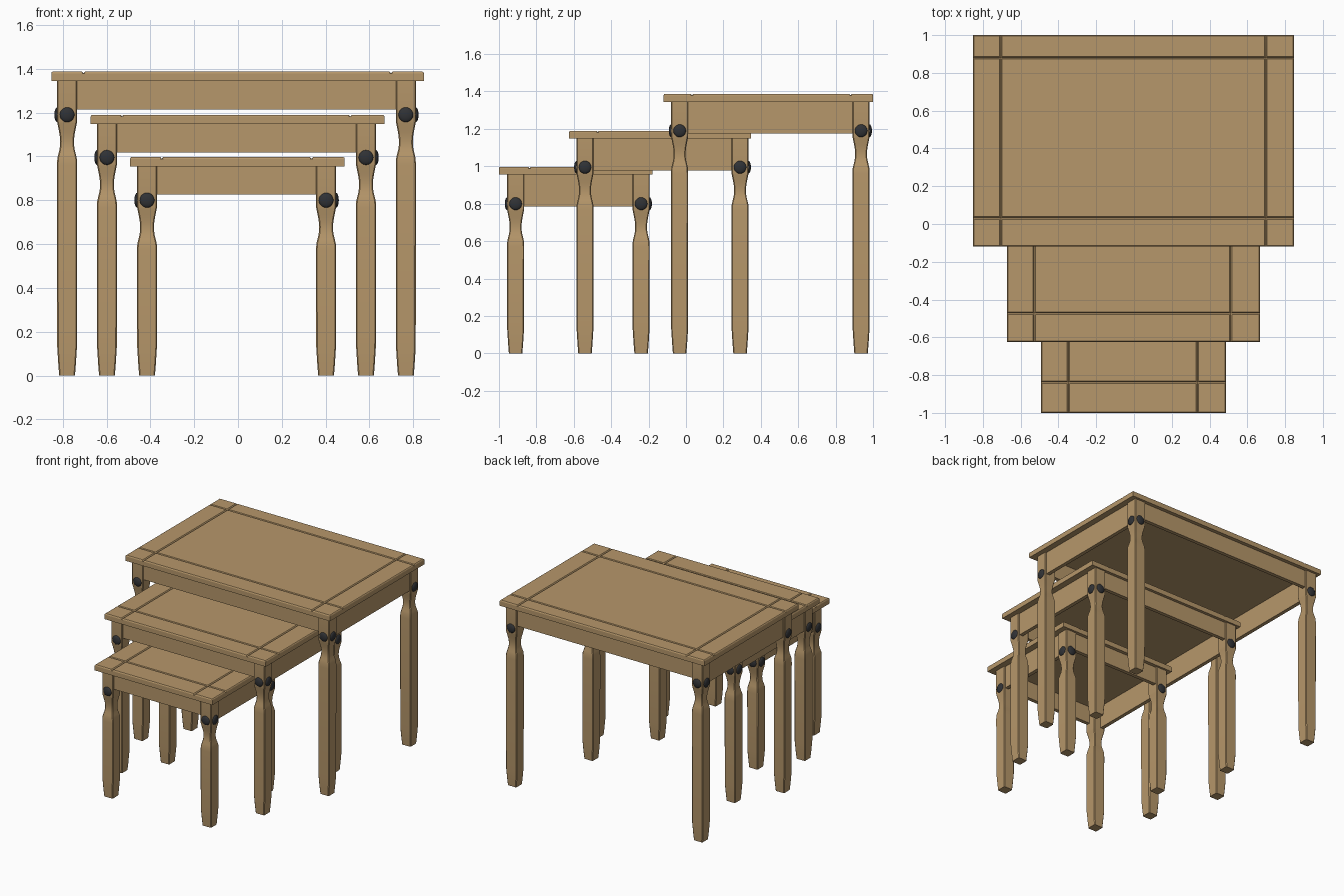
import bpy, bmesh, math
from mathutils import Matrix, Vector

if "Cube" in bpy.data.objects:
    bpy.data.objects.remove(bpy.data.objects["Cube"])


def material(name, rgb):
    m = bpy.data.materials.new(name)
    m.diffuse_color = (*rgb, 1)
    m.use_nodes = True
    m.node_tree.nodes["Principled BSDF"].inputs["Base Color"].default_value = m.diffuse_color
    return m


WOOD = material("pine wood", (0.47, 0.31, 0.145))
IRON = material("black iron", (0.03, 0.032, 0.036))


def finish(bm, name, mat, angle=30):
    """Turn a bmesh into an object, smooth except at sharp edges."""
    bmesh.ops.recalc_face_normals(bm, faces=bm.faces[:])
    for f in bm.faces:
        f.smooth = True
    for e in bm.edges:
        e.smooth = e.calc_face_angle(0) < math.radians(angle)
    me = bpy.data.meshes.new(name)
    bm.to_mesh(me)
    bm.free()
    me.materials.append(mat)
    ob = bpy.data.objects.new(name, me)
    bpy.context.collection.objects.link(ob)
    return ob


def box(name, x0, x1, y0, y1, z0, z1):
    bm = bmesh.new()
    bmesh.ops.create_cube(bm, size=1)
    bmesh.ops.scale(bm, vec=(x1 - x0, y1 - y0, z1 - z0), verts=bm.verts)
    bmesh.ops.translate(bm, vec=((x0 + x1) / 2, (y0 + y1) / 2, (z0 + z1) / 2), verts=bm.verts)
    return finish(bm, name, WOOD)


def stations(a, b, grooves):
    """Positions and drops across the top: eased edges and V grooves."""
    s = [(a, 0.008), (a + 0.002, 0.003), (a + 0.006, 0)]
    for g in grooves:
        s += [(g - 0.007, 0), (g, 0.008), (g + 0.007, 0)]
    return s + [(b - 0.006, 0), (b - 0.002, 0.003), (b, 0.008)]


def table_top(name, x0, x1, y0, y1, gx, gy, z0, z1):
    xs, ys = stations(x0, x1, gx), stations(y0, y1, gy)
    bm = bmesh.new()
    grid = [[bm.verts.new((x, y, z1 - max(dx, dy))) for x, dx in xs] for y, dy in ys]
    for j in range(len(ys) - 1):
        for i in range(len(xs) - 1):
            bm.faces.new((grid[j][i], grid[j][i + 1], grid[j + 1][i + 1], grid[j + 1][i]))
    # sides and underside
    rim = [e for e in bm.edges if e.is_boundary]
    ext = bmesh.ops.extrude_edge_only(bm, edges=rim)["geom"]
    for v in ext:
        if isinstance(v, bmesh.types.BMVert):
            v.co.z = z0
    bmesh.ops.holes_fill(bm, edges=[e for e in bm.edges if e.is_boundary], sides=0)
    return finish(bm, name, WOOD, 20)


def leg(name, x, y, stud_z, top_z):
    # (height, half width): tapered foot, straight shaft, turned neck, square head
    prof = [(0, 0.036), (0.05, 0.040), (0.13, 0.045), (stud_z - 0.23, 0.046)]
    prof += [(stud_z + dz, w) for dz, w in (
        (-0.20, 0.0445), (-0.18, 0.040), (-0.16, 0.035), (-0.14, 0.032), (-0.12, 0.0315),
        (-0.10, 0.033), (-0.08, 0.036), (-0.06, 0.040), (-0.04, 0.044), (-0.03, 0.046))]
    prof.append((top_z, 0.046))
    bm = bmesh.new()
    rings = []
    for z, w in prof:
        c = w - 0.005
        pts = [(w, -c), (w, c), (c, w), (-c, w), (-w, c), (-w, -c), (-c, -w), (c, -w)]
        rings.append([bm.verts.new((x + px, y + py, z)) for px, py in pts])
    for a, b in zip(rings, rings[1:]):
        for i in range(8):
            k = (i + 1) % 8
            bm.faces.new((a[i], a[k], b[k], b[i]))
    bm.faces.new(rings[0][::-1])
    bm.faces.new(rings[-1])
    return finish(bm, name, WOOD)


def stud(name, pos, normal):
    bm = bmesh.new()
    bmesh.ops.create_uvsphere(bm, u_segments=20, v_segments=10, radius=1)
    rot = Vector((0, 0, 1)).rotation_difference(Vector(normal)).to_matrix().to_4x4()
    mat = Matrix.Translation(pos) @ rot @ Matrix.Diagonal((0.034, 0.034, 0.013, 1))
    bmesh.ops.transform(bm, matrix=mat, verts=bm.verts)
    return finish(bm, name, IRON, 60)


def table(size, top_x, top_y, leg_x, leg_y, gx, gy, top_z, stud_z):
    under = top_z - 0.042
    table_top(size + " table top", *top_x, *top_y, gx, gy, under, top_z)
    # legs with a stud on each outward face
    for sx, x in zip((-1, 1), leg_x):
        for sy, y in zip((-1, 1), leg_y):
            tag = f"{size} {'front' if sy < 0 else 'back'} {'left' if sx < 0 else 'right'}"
            leg(tag + " leg", x, y, stud_z, under)
            stud(tag + " end stud", (x, y + sy * 0.045, stud_z), (0, sy, 0))
            stud(tag + " side stud", (x + sx * 0.045, y, stud_z), (sx, 0, 0))
    # shallow aprons front and back, deeper aprons at the sides
    for s, y, n in ((-1, leg_y[0], "front"), (1, leg_y[1], "back")):
        a, b = sorted((y + s * 0.036, y + s * 0.008))
        box(f"{size} {n} apron", leg_x[0] + 0.03, leg_x[1] - 0.03, a, b, top_z - 0.172, under)
    for s, x, n in ((-1, leg_x[0], "left"), (1, leg_x[1], "right")):
        a, b = sorted((x + s * 0.036, x + s * 0.008))
        box(f"{size} {n} apron", a, b, leg_y[0] + 0.03, leg_y[1] - 0.03, top_z - 0.212, under)


table("large", (-0.852, 0.848), (-0.12, 1.0), (-0.78, 0.766), (-0.034, 0.936),
      (-0.705, 0.698), (0.032, 0.88), 1.387, 1.19)
table("medium", (-0.672, 0.668), (-0.625, 0.347), (-0.598, 0.584), (-0.54, 0.289),
      (-0.529, 0.512), (-0.472, 0.195), 1.19, 0.995)
table("small", (-0.492, 0.487), (-1.0, -0.178), (-0.415, 0.402), (-0.911, -0.24),
      (-0.348, 0.335), (-0.837, -0.34), 0.997, 0.80)
